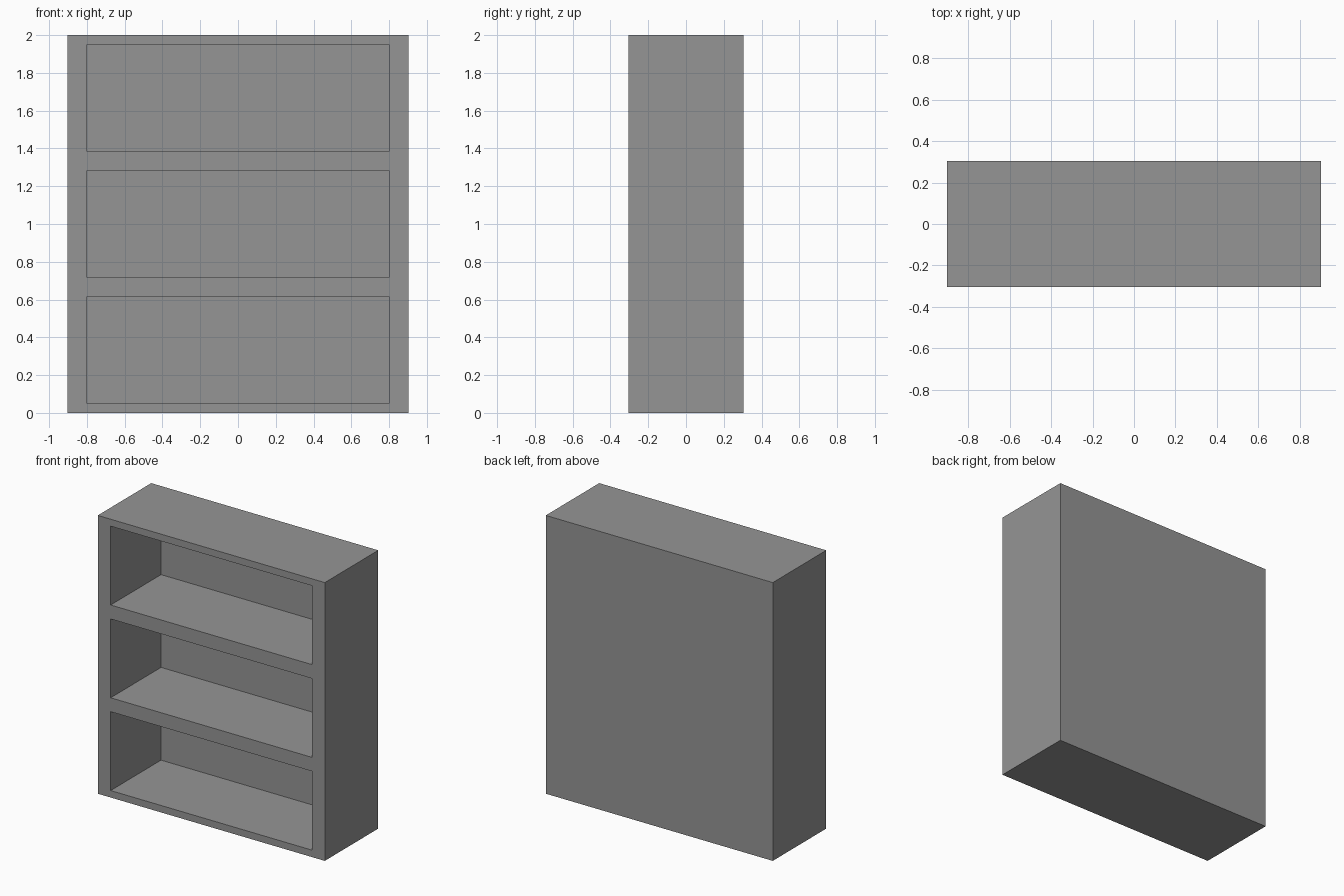
import bpy

cube = bpy.data.objects.get("Cube")
if cube:
    bpy.data.objects.remove(cube, do_unlink=True)

WIDTH, DEPTH, HEIGHT = 1.805, 0.607, 2.0
OPENING_WIDTH = 1.6
EDGE, SHELF, BACK = 0.05, 0.1, 0.035
ROWS = 3

grey = bpy.data.materials.new("grey")
grey.use_nodes = True
colour = (0.3, 0.3, 0.3, 1)
grey.diffuse_color = colour
grey.node_tree.nodes["Principled BSDF"].inputs["Base Color"].default_value = colour


def box(name, low, high):
    """Box between two opposite corners."""
    centre = [(a + b) / 2 for a, b in zip(low, high)]
    bpy.ops.mesh.primitive_cube_add(size=1, location=centre)
    obj = bpy.context.object
    obj.name = name
    obj.scale = [b - a for a, b in zip(low, high)]
    bpy.ops.object.transform_apply(location=True, rotation=False, scale=True)
    obj.data.materials.append(grey)
    return obj


# Solid cabinet body
cabinet = box("bookcase_body", (-WIDTH / 2, -DEPTH / 2, 0), (WIDTH / 2, DEPTH / 2, HEIGHT))

# Equal compartments cut in from the front, leaving shelves and a back panel
opening = (HEIGHT - 2 * EDGE - (ROWS - 1) * SHELF) / ROWS
for row in range(ROWS):
    base = EDGE + row * (opening + SHELF)
    cutter = box("compartment_cutter", (-OPENING_WIDTH / 2, -DEPTH, base),
                 (OPENING_WIDTH / 2, DEPTH / 2 - BACK, base + opening))
    cutter.hide_render = True
    cut = cabinet.modifiers.new("compartment", 'BOOLEAN')
    cut.operation = 'DIFFERENCE'
    cut.solver = 'EXACT'
    cut.object = cutter
    bpy.context.view_layer.objects.active = cabinet
    bpy.ops.object.modifier_apply(modifier=cut.name)
    bpy.data.objects.remove(cutter, do_unlink=True)
